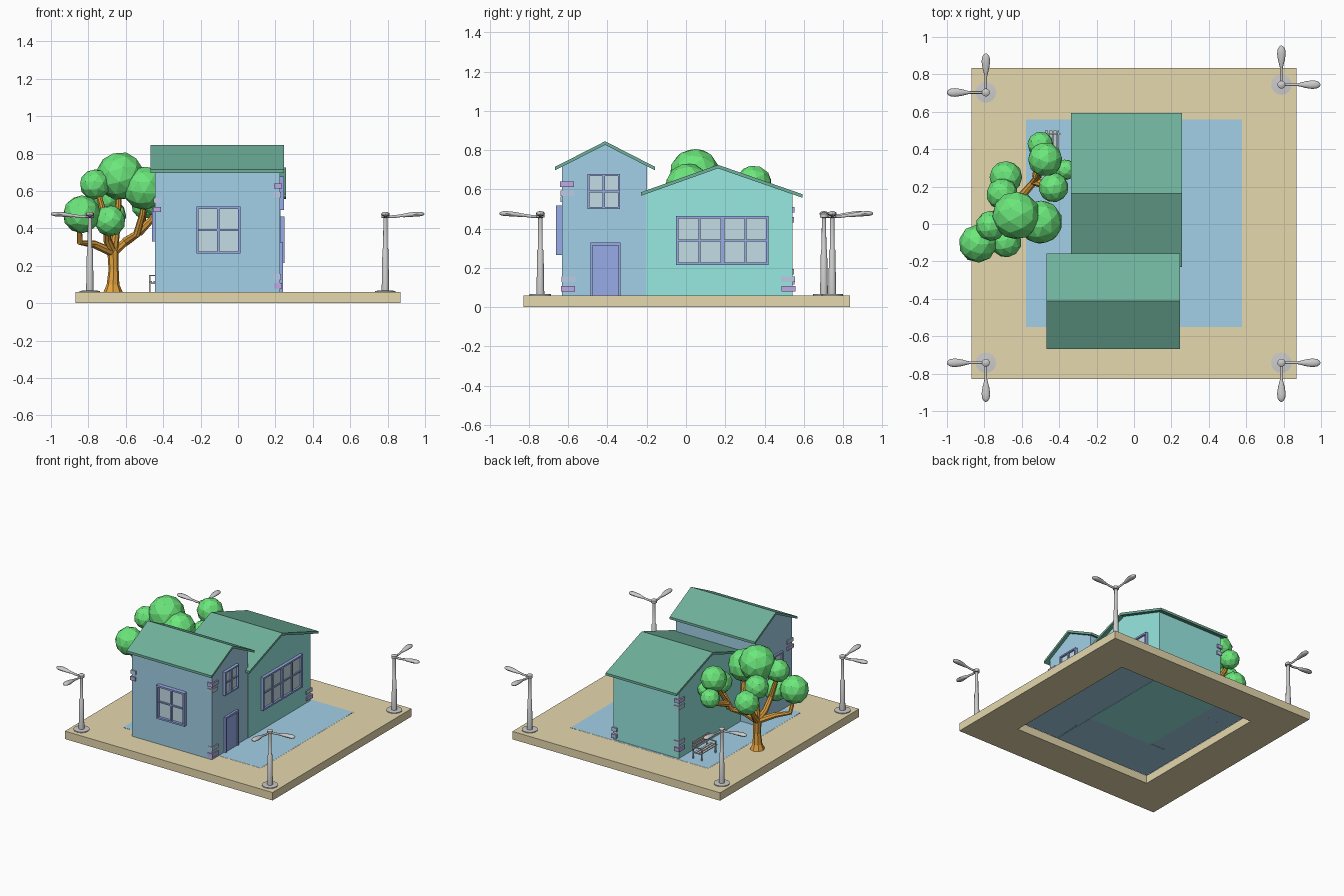
import bpy, bmesh, math, random
from mathutils import Vector, Matrix

if "Cube" in bpy.data.objects:
    bpy.data.objects.remove(bpy.data.objects["Cube"])

random.seed(3)


def mat(name, r, g, b):
    m = bpy.data.materials.new(name)
    m.diffuse_color = (r, g, b, 1)
    m.use_nodes = True
    m.node_tree.nodes["Principled BSDF"].inputs["Base Color"].default_value = m.diffuse_color
    return m


SAND = mat("sand", .79, .69, .42)
BLUE = mat("blue_wall", .36, .63, .80)
TEAL = mat("teal_wall", .31, .81, .75)
ROOF = mat("roof_green", .16, .44, .33)
TRIM = mat("trim_blue", .31, .41, .80)
GLASS = mat("glass", .55, .72, .79)
PURPLE = mat("brick_purple", .52, .40, .78)
PALE = mat("brick_pale", .50, .60, .78)
BARK = mat("bark", .78, .37, .05)
LEAF = mat("leaf", .15, .80, .20)


def finish(name, bm, m=None, smooth=False):
    bmesh.ops.recalc_face_normals(bm, faces=bm.faces)
    me = bpy.data.meshes.new(name)
    bm.to_mesh(me)
    bm.free()
    o = bpy.data.objects.new(name, me)
    bpy.context.collection.objects.link(o)
    if m:
        me.materials.append(m)
    if smooth:
        bpy.context.view_layer.objects.active = o
        o.select_set(True)
        bpy.ops.object.shade_smooth_by_angle(angle=math.radians(40))
        o.select_set(False)
    return o


def boxes(name, items, m=None, M=Matrix()):
    """Each item is x0, x1, y0, y1, z0, z1."""
    bm = bmesh.new()
    for a, b, c, d, e, f in items:
        T = Matrix.Translation(((a + b) / 2, (c + d) / 2, (e + f) / 2))
        bmesh.ops.create_cube(bm, size=1, matrix=M @ T @ Matrix.Diagonal((b - a, d - c, f - e, 1)))
    return finish(name, bm, m)


def prism(name, prof, x0, x1, m):
    """Extrude a y,z profile along x."""
    bm = bmesh.new()
    f = bm.faces.new([bm.verts.new((x0, y, z)) for y, z in prof])
    r = bmesh.ops.extrude_face_region(bm, geom=[f])
    bmesh.ops.translate(bm, vec=(x1 - x0, 0, 0), verts=[v for v in r["geom"] if isinstance(v, bmesh.types.BMVert)])
    return finish(name, bm, m)


def loft(bm, path, radii, n=8):
    """Tube through path; each radius is a (side, up) pair."""
    P = [Vector(p) for p in path]
    u, rings = None, []
    for i, p in enumerate(P):
        d = (P[min(i + 1, len(P) - 1)] - P[max(i - 1, 0)]).normalized()
        if u is None:
            u = Vector((1, 0, 0)) if abs(d.z) > .9 else d.cross(Vector((0, 0, 1)))
        u = (u - d * u.dot(d)).normalized()
        v = d.cross(u)
        rings.append([bm.verts.new(p + u * radii[i][0] * math.cos(t) + v * radii[i][1] * math.sin(t))
                      for t in (2 * math.pi * k / n for k in range(n))])
    for A, B in zip(rings, rings[1:]):
        for k in range(n):
            bm.faces.new((A[k], A[(k + 1) % n], B[(k + 1) % n], B[k]))
    bm.faces.new(rings[0])
    bm.faces.new(rings[-1])


# base: sand frame, open in the middle below the blue yard
bm = bmesh.new()
corner = [(-1, -1), (1, -1), (1, 1), (-1, 1)]
ring = lambda sx, sy, z: [bm.verts.new((a * sx, b * sy + .003, z)) for a, b in corner]
loops = [ring(.87, .832, 0), ring(.87, .832, .06), ring(.577, .555, .06), ring(.577, .555, 0)]
for i in range(4):
    A, B = loops[i], loops[(i + 1) % 4]
    for k in range(4):
        bm.faces.new((A[k], A[(k + 1) % 4], B[(k + 1) % 4], B[k]))
finish("base_frame", bm, SAND)
bm = bmesh.new()
bm.faces.new(ring(.577, .555, .061))
finish("yard", bm, BLUE)


# houses: gabled bodies with chevron roofs
def house(name, m, x0, x1, y0, y1, apex, e0, e1, rx0, rx1, t=.018):
    (ay, az) = apex

    def under(y):
        e = e0 if y < ay else e1
        return az - t + (e[1] - az) * (y - ay) / (e[0] - ay)
    body = prism(name + "_walls", [(y0, .059), (y1, .059), (y1, under(y1)), (ay, az - t), (y0, under(y0))], x0, x1, m)
    prism(name + "_roof", [e0, apex, e1, (e1[0], e1[1] - t), (ay, az - t), (e0[0], e0[1] - t)], rx0, rx1, ROOF)
    return body


house("front_house", BLUE, -.445, .224, -.632, -.198, (-.412, .845), (-.667, .715), (-.158, .715), -.467, .247)
house("back_house", TEAL, -.32, .227, -.205, .543, (.163, .725), (-.23, .585), (.594, .575), -.338, .257)


# windows and door: local x along wall, y outward, z up
def wall(side, cx, off, cz):
    u, n = {"front": ((1, 0, 0), (0, -1, 0)), "right": ((0, 1, 0), (1, 0, 0)), "left": ((0, -1, 0), (-1, 0, 0))}[side]
    u, n = Vector(u), Vector(n)
    p = abs(u.x) * Vector((cx, 0, 0)) + abs(u.y) * Vector((0, cx, 0)) + n * off
    return Matrix(((u.x, n.x, 0, p.x), (u.y, n.y, 0, p.y), (0, 0, 1, cz), (0, 0, 0, 1)))


def window(name, M, w, h, d, bars, t=.013):
    """bars: list of (offset, half width) for the upright bars."""
    a, b = w / 2, h / 2
    fr = [(-a, -a + t, -.01, d, -b, b), (a - t, a, -.01, d, -b, b),
          (-a + t, a - t, -.01, d, -b, -b + t), (-a + t, a - t, -.01, d, b - t, b),
          (-a + t, a - t, -.01, d * .7, -.005, .005)]
    fr += [(o - s, o + s, -.01, d * .8, -b + t, b - t) for o, s in bars]
    boxes(name + "_frame", fr, TRIM, M)
    boxes(name + "_glass", [(-a + .005, a - .005, -.005, d * .35, -b + .005, b - .005)], GLASS, M)


window("front_window", wall("front", -.105, .632, .391), .236, .253, .03, [(0, .006)])
window("upper_window", wall("right", -.419, .224, .588), .165, .178, .022, [(0, .006)], .01)
window("wide_window", wall("right", .185, .227, .339), .47, .25, .022, [(0, .01), (-.117, .005), (.117, .005)])
window("side_window", wall("left", -.42, .445, .42), .18, .18, .014, [(0, .006)])
D = wall("right", -.41, .224, .06)
boxes("door", [(-.068, .068, -.01, .008, 0, .255)], TRIM, D)
boxes("door_frame", [(-.077, -.066, -.01, .016, 0, .268), (.066, .077, -.01, .016, 0, .268),
                     (-.066, .066, -.01, .016, .254, .268)], TRIM, D)

# corner bricks: corner x, y, direction into the wall, then z of pale and purple bricks
for i, (x, y, sx, sy, pale, purple) in enumerate([
        (.234, -.642, -1, 1, .566, .613), (.234, -.638, -1, 1, .128, .079),
        (-.455, -.642, 1, 1, .535, .487), (.237, .559, -1, -1, .128, .079),
        (-.33, .553, 1, -1, .430, .482), (-.33, .553, 1, -1, .165, .115)]):
    for nm, z, m, s in (("pale", pale, PALE, .003), ("purple", purple, PURPLE, 0)):
        xs, ys = sorted((x + s * sx, x + (s + .042) * sx)), sorted((y + s * sy, y + (s + .072) * sy))
        boxes(f"{nm}_brick_{i}", [(*xs, *ys, z, z + .028)], m)

# street lamps: stepped post with two teardrop heads
for i, (x, y, sx, sy) in enumerate([(-.792, .703, -1, 1), (.788, .745, 1, 1), (-.792, -.742, -1, -1), (.788, -.742, 1, -1)]):
    bm = bmesh.new()
    steps = [(.058, .055), (.066, .055), (.068, .02), (.29, .016), (.295, .012), (.455, .011),
             (.457, .021), (.475, .021), (.482, .012)]
    loft(bm, [(x, y, z) for z, r in steps], [(r, r) for z, r in steps], 16)
    for d in (Vector((sx, 0, 0)), Vector((0, sy, 0))):
        o = Vector((x, y, 0))
        P = lambda pts: [o + d * a + Vector((0, 0, z)) for a, z in pts]
        loft(bm, P([(0, .462), (.05, .463), (.11, .472)]), [(.007, .008)] * 3, 10)
        loft(bm, P([(.085, .467), (.10, .469), (.13, .473), (.165, .476), (.19, .477), (.203, .477), (.209, .477)]),
             [(.007, .007), (.01, .01), (.018, .012), (.023, .013), (.02, .012), (.012, .008), (.003, .002)], 14)
    finish(f"street_lamp_{i}", bm, None, True)

# tree: trunk with branches
bm = bmesh.new()
F = (-.668, .1, .27)
trunk = [(-.668, .1, .058), (-.668, .1, .1), (-.665, .1, .18), F, (-.67, .1, .31)]
loft(bm, trunk, [(r, r) for r in (.052, .034, .027, .03, .02)])
for pts in ([F, (-.77, .03, .315), (-.845, -.04, .325), (-.85, -.09, .45)],
            [F, (-.70, .05, .34), (-.70, -.02, .42), (-.74, -.03, .56), (-.765, -.02, .63)],
            [F, (-.65, .09, .40), (-.64, .06, .52), (-.63, .05, .68)],
            [F, (-.60, .15, .33), (-.54, .22, .37), (-.51, .26, .45), (-.475, .34, .6)],
            [(-.60, .15, .33), (-.54, .09, .37), (-.51, .04, .48), (-.5, .01, .6)],
            [F, (-.69, .18, .35), (-.69, .25, .47)],
            [(-.53, .23, .38), (-.46, .2, .45), (-.43, .195, .53)],
            [(-.52, .25, .42), (-.51, .36, .46), (-.5, .43, .52)]):
    n = len(pts)
    loft(bm, pts, [(r, r) for r in (.025 - .013 * k / (n - 1) for k in range(n))])
finish("tree_trunk", bm, BARK)

# tree: faceted leaf balls
for i, (x, y, z, r) in enumerate([
        (-.63, .045, .68, .13), (-.5, .01, .615, .118), (-.835, -.105, .475, .102), (-.765, -.01, .635, .082),
        (-.685, -.095, .44, .084), (-.685, .25, .47, .088), (-.705, .16, .56, .085), (-.475, .345, .63, .093),
        (-.5, .425, .52, .07), (-.43, .195, .54, .08), (-.365, .29, .5, .055)]):
    bm = bmesh.new()
    R = Matrix.Rotation(random.uniform(0, 6.28), 4, Vector((random.random(), random.random(), 1)))
    bmesh.ops.create_icosphere(bm, subdivisions=2, radius=r, matrix=Matrix.Translation((x, y, z)) @ R)
    finish(f"leaf_ball_{i}", bm, LEAF)

# bench beside the back house
slats = [(-.475 + k * .022, -.459 + k * .022, .3, .5, .112, .118) for k in range(3)]
slats += [(-.408, -.402, .3, .5, .132 + k * .022, .148 + k * .022) for k in range(3)]
for y in (.315, .478):
    slats += [(-.475, -.467, y, y + .008, .06, .112), (-.402, -.394, y, y + .008, .06, .19),
              (-.475, -.395, y, y + .008, .104, .112), (-.475, -.395, y, y + .008, .145, .151),
              (-.475, -.469, y, y + .008, .112, .148)]
boxes("bench", slats)
